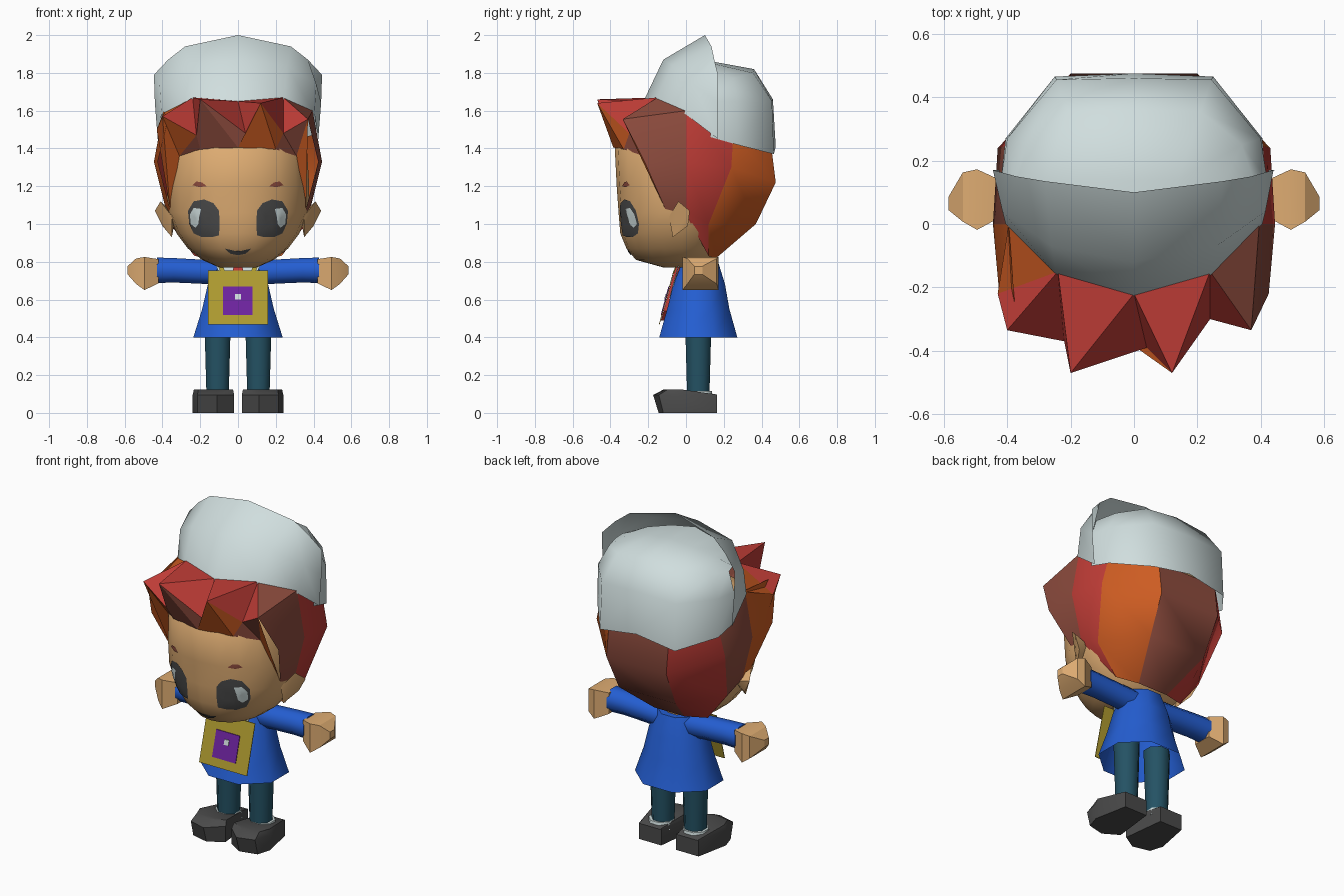
import bpy, bmesh, math
from mathutils import Vector as V
from mathutils.bvhtree import BVHTree

if "Cube" in bpy.data.objects:
    bpy.data.objects.remove(bpy.data.objects["Cube"])


def material(name, r, g, b):
    m = bpy.data.materials.new(name)
    m.diffuse_color = [((c / 255 + .055) / 1.055) ** 2.4 for c in (r, g, b)] + [1]
    m.use_nodes = True
    m.node_tree.nodes["Principled BSDF"].inputs["Base Color"].default_value = m.diffuse_color
    return m


PALE = material("pale", 208, 222, 222)
RED = material("red", 190, 60, 54)
BROWN = material("russet_brown", 142, 76, 62)
ORANGE = material("orange", 205, 92, 34)
SKIN = material("skin", 222, 172, 114)
BLUE = material("blue", 36, 94, 210)
TEAL = material("teal", 36, 82, 100)
DARK = material("charcoal", 74, 74, 74)
GOLD = material("gold", 176, 156, 48)
PURPLE = material("purple", 110, 36, 160)


def make(name, verts, faces, mats, indices=None, ref=None, smooth=40):
    """Mesh from points and faces, with every face turned away from ref."""
    verts = [V(v) for v in verts]
    ref = V(ref) if ref else sum(verts, V()) / len(verts)
    me = bpy.data.meshes.new(name)
    me.from_pydata(verts, [], faces)
    for m in mats:
        me.materials.append(m)
    if indices:
        for p, i in zip(me.polygons, indices):
            p.material_index = i
    bm = bmesh.new()
    bm.from_mesh(me)
    bm.normal_update()
    for f in bm.faces:
        if f.normal.dot(f.calc_center_median() - ref) < 0:
            f.normal_flip()
    bm.to_mesh(me)
    bm.free()
    ob = bpy.data.objects.new(name, me)
    bpy.context.collection.objects.link(ob)
    if smooth:
        bpy.ops.object.select_all(action='DESELECT')
        ob.select_set(True)
        bpy.context.view_layer.objects.active = ob
        bpy.ops.object.shade_smooth_by_angle(angle=math.radians(smooth))
    return ob


def loft(name, rings, mat, caps=(True, True), smooth=60):
    n = len(rings[0])
    faces = [(k * n + i, k * n + (i + 1) % n, (k + 1) * n + (i + 1) % n, (k + 1) * n + i)
             for k in range(len(rings) - 1) for i in range(n)]
    if caps[0]:
        faces.append(tuple(range(n)))
    if caps[1]:
        faces.append(tuple(range(n * (len(rings) - 1), n * len(rings))))
    return make(name, [p for r in rings for p in r], faces, [mat], smooth=smooth)


def angles(n, half=True):
    return [math.tau * (i + (.5 if half else 0)) / n for i in range(n)]


def z_ring(x, y, z, rx, ry, n=8):
    return [(x + rx * math.cos(a), y + ry * math.sin(a), z) for a in angles(n)]


def x_ring(x, y, z, ry, rz, n=8):
    return [(x, y + ry * math.cos(a), z + rz * math.sin(a)) for a in angles(n)]


def grid(name, rows, mats, indices=None, ref=None, smooth=40):
    """Half rows run from x > 0 to the centre or rear; the other half is mirrored."""
    full = []
    for r in rows:
        other = [(-x, y, z) for x, y, z in reversed(r) if x > 0]
        full.append(list(r) + other)
    n = len(full[0])
    faces = [(k * n + i, k * n + i + 1, (k + 1) * n + i + 1, (k + 1) * n + i)
             for k in range(len(rows) - 1) for i in range(n - 1)]
    ids = [indices[i] for k in range(len(rows) - 1) for i in range(n - 1)] if indices else None
    return make(name, [p for r in full for p in r], faces, mats, ids, ref, smooth)


# Head: rounded rings of (z, half width, front y, back y)
def head_ring(z, w, f, b, n=20, e=2 / 2.1):
    out = []
    for a in angles(n, False):
        c, s = math.cos(a), math.sin(a)
        x = w * math.copysign(abs(c) ** e, c)
        out.append((x, -.02 + (b + .02 if s > 0 else -.02 - f) * math.copysign(abs(s) ** e, s), z))
    return out


head = loft("head", [head_ring(*r) for r in (
    (.77, .10, -.12, .07), (.81, .19, -.265, .13), (.87, .265, -.315, .18), (.95, .325, -.348, .23),
    (1.06, .372, -.357, .29), (1.2, .377, -.367, .36), (1.4, .365, -.377, .38), (1.55, .33, -.22, .36))], SKIN)
tree = BVHTree.FromPolygons([v.co for v in head.data.vertices], [p.vertices[:] for p in head.data.polygons])


# Painted face details, laid onto the head surface
def decal(name, outline, mat, off=.006):
    cx = sum(p[0] for p in outline) / len(outline)
    cz = sum(p[1] for p in outline) / len(outline)
    n = len(outline)
    flat = [(cx + (x - cx) * t, cz + (z - cz) * t) for t in (.02, .35, .7, 1) for x, z in outline]
    pts = []
    for x, z in flat:
        hit, nor, _, _ = tree.ray_cast(V((x, -2, z)), V((0, 1, 0)))
        pts.append(hit + V((0, -off, 0)))
    faces = [(k * n + i, k * n + (i + 1) % n, (k + 1) * n + (i + 1) % n, (k + 1) * n + i)
             for k in range(3) for i in range(n)] + [tuple(range(n))]
    make(name, pts, faces, [mat], ref=(0, 0, 1.05))


EYE = [(.10, .94), (.098, 1.0), (.10, 1.07), (.13, 1.11), (.18, 1.13), (.235, 1.12),
       (.265, 1.07), (.258, 1.0), (.235, .95), (.19, .93), (.14, .93)]
GLINT = [(.195, 1.08), (.235, 1.085), (.255, 1.05), (.25, 1.0), (.225, .98), (.21, 1.0), (.205, 1.04)]
BROW = [(.165, 1.2), (.19, 1.22), (.22, 1.225), (.24, 1.205), (.205, 1.195)]
for side, s in (("left", -1), ("right", 1)):
    decal(side + "_eye", [(s * x, z) for x, z in EYE], DARK)
    decal(side + "_eye_glint", [(s * x, z) for x, z in GLINT], PALE, .0095)
    decal(side + "_brow", [(s * x, z) for x, z in BROW], BROWN)
decal("mouth", [(-.07, .87), (-.03, .858), (.03, .858), (.07, .87), (.04, .842), (0, .835), (-.04, .842)], DARK)

# Back hair: columns from the front lock round to the rear, in coloured sectors
grid("back_hair", [
    [(.37, -.335, 1.555), (.395, 0, 1.60), (.39, .25, 1.47), (.2, .45, 1.42)],
    [(.425, -.22, 1.33), (.445, 0, 1.33), (.43, .24, 1.3), (.2, .475, 1.22)],
    [(.36, -.11, 1.08), (.38, 0, 1.07), (.36, .12, 1.0), (.19, .37, 1.0)],
    [(.36, -.11, 1.08), (.37, 0, 1.05), (.23, .12, .83), (.1, .16, .82)],
], [BROWN, RED, ORANGE], [0, 1, 2, 0, 1, 0, 2], ref=(0, .05, 1.25))

# Fringe: a zigzag edge with a top sheet to the hat and an underside to the forehead
HAT = [(-.395, 0, 1.59), (-.24, -.15, 1.67), (0, -.22, 1.65), (.24, -.15, 1.67), (.395, 0, 1.60)]
EDGE = [(-.43, -.22, 1.50), (-.40, -.335, 1.57), (-.22, -.37, 1.47), (-.20, -.47, 1.66), (.04, -.39, 1.48),
        (.12, -.47, 1.64), (.24, -.30, 1.48), (.37, -.335, 1.555)]
BROWLINE = [(-.31, -.225, 1.36), (-.2, -.33, 1.395), (0, -.385, 1.405), (.2, -.33, 1.395), (.31, -.225, 1.36)]
LOCKS = [(-.36, -.11, 1.08), (.36, -.11, 1.08)]
e, b, k = 5, 13, 18
fringe = [((0, e, 1), 2), ((1, e, e + 1), 0), ((1, e + 1, e + 2), 0), ((1, e + 2, e + 3), 0),
          ((1, e + 3, 2), 0), ((2, e + 3, e + 4), 0), ((2, e + 4, e + 5), 0), ((2, e + 5, 3), 0),
          ((3, e + 5, e + 6), 0), ((3, e + 6, e + 7), 0), ((3, e + 7, 4), 1),
          ((e, e + 1, k), 2), ((e + 1, b, k), 2), ((e + 1, e + 2, b), 2), ((e + 2, b + 1, b), 1),
          ((e + 2, e + 3, b + 1), 1), ((e + 3, b + 2, b + 1), 1), ((e + 3, e + 4, b + 2), 1),
          ((e + 4, e + 5, b + 2), 2), ((e + 5, b + 3, b + 2), 2), ((e + 5, e + 6, b + 3), 2),
          ((e + 6, b + 4, b + 3), 1), ((e + 6, e + 7, b + 4), 1), ((e + 7, k + 1, b + 4), 2)]
make("fringe", HAT + EDGE + BROWLINE + LOCKS, [f for f, _ in fringe], [RED, BROWN, ORANGE],
     [i for _, i in fringe], ref=(0, 0, 1.48), smooth=0)

# Hat: a tall peaked front panel and a rounded crown that meets it from behind
grid("hat_front_panel", [
    [(.425, .17, 1.45), (.405, 0, 1.58), (.245, -.16, 1.66), (0, -.23, 1.64)],
    [(.44, .17, 1.64), (.415, .04, 1.74), (.26, -.07, 1.84), (0, -.12, 1.87)],
    [(.445, .17, 1.79), (.37, .15, 1.87), (.28, .135, 1.94), (0, .1, 2.0)],
], [PALE], ref=(0, .3, 1.5), smooth=80)
grid("hat_crown", [
    [(.415, .13, 1.46), (.405, .27, 1.42), (.25, .465, 1.37), (0, .475, 1.41)],
    [(.42, .14, 1.65), (.40, .27, 1.65), (.245, .455, 1.65), (0, .46, 1.66)],
    [(.38, .13, 1.76), (.34, .25, 1.77), (.21, .355, 1.80), (0, .36, 1.82)],
    [(.37, .08, 1.77), (.28, .12, 1.82), (.14, .14, 1.85), (0, .14, 1.86)],
    [(.36, .04, 1.75), (.27, -.02, 1.80), (.14, -.06, 1.83), (0, -.09, 1.845)],
], [PALE], ref=(0, .15, 1.5), smooth=80)


# Ears, arms, hands, legs and shoes, one per side
def hull(name, pts, mat):
    bm = bmesh.new()
    for p in pts:
        bm.verts.new(p)
    bmesh.ops.convex_hull(bm, input=bm.verts[:])
    bm.verts.index_update()
    verts = [v.co.copy() for v in bm.verts]
    faces = [[v.index for v in f.verts] for f in bm.faces]
    bm.free()
    make(name, verts, faces, [mat])


EAR = [(.35, -.09, 1.04), (.41, -.04, 1.12), (.44, .02, 1.07), (.40, .01, .99), (.35, -.07, .93), (.33, .01, 1.04)]
SOLE = [(.05, .165), (.20, .165), (.24, -.04), (.215, -.12), (.11, -.145), (.02, -.09)]
for side, s in (("left", -1), ("right", 1)):
    hull(side + "_ear", [(s * x, y, z) for x, y, z in EAR], SKIN)
    loft(side + "_sleeve", [x_ring(s * x, .08, z, r, r) for x, z, r in (
        (.05, .74, .072), (.2, .748, .069), (.34, .755, .07), (.43, .755, .073))], BLUE)
    loft(side + "_hand", [x_ring(s * x, y, z, ry, rz, 4) for x, y, z, ry, rz in (
        (.42, .08, .75, .082, .09), (.495, .077, .738, .135, .124), (.54, .085, .75, .11, .095),
        (.585, .065, .755, .03, .03))], SKIN, smooth=30)
    loft(side + "_leg", [z_ring(s * .108, .065, z, r, r) for z, r in ((.1, .064), (.5, .076))], TEAL)
    loft(side + "_sock", [z_ring(s * .115, .07, z, r, r) for z, r in ((.07, .08), (.117, .072))], PALE)
    low = [(s * x, y, 0) for x, y in SOLE]
    mid = [(s * x, y * (1.2 if y < -.1 else 1), .095) for x, y in SOLE]
    top = [(s * (.13 + (x - .13) * .94), y * (.97 if y > 0 else .8), .098 if y > .1 else .125) for x, y in SOLE]
    loft(side + "_shoe", [low, mid, top], DARK, smooth=45)

# Coat, open at the hem
loft("coat", [z_ring(0, y, z, rx * 1.08, ry * 1.08) for y, z, rx, ry in (
    (.065, .40, .237, .207), (.065, .55, .19, .165), (.07, .68, .16, .137), (.075, .80, .11, .095))],
    BLUE, caps=(False, True))
loft("neck", [z_ring(0, .06, z, .08, .08) for z in (.72, .83)], SKIN)


# Shirt front, tie, neck strap and badge
def front_y(z):
    return -.138 + (z - .47) * .27


def plate(name, outline, mat, off, thick=.006):
    rings = [[(x, front_y(z) - off + t, z) for x, z in outline] for t in (0, thick)]
    loft(name, rings, mat, smooth=0)


def box(x0, x1, z0, z1):
    return [(x0, z0), (x1, z0), (x1, z1), (x0, z1)]


plate("shirt_front", [(-.03, .58), (.03, .58), (.13, .81), (-.13, .81)], PALE, -.012)
plate("tie", [(0, .49), (.045, .54), (.022, .80), (-.022, .80), (-.045, .54)], RED, 0, .035)
for side, s in (("left", -1), ("right", 1)):
    plate(side + "_strap", [(s * .065, .74), (s * .09, .74), (s * .115, .805), (s * .09, .805)], GOLD, .002)
plate("badge", box(-.16, .16, .467, .755), GOLD, .005, .004)
plate("badge_panel", box(-.08, .077, .517, .668), PURPLE, .009, .004)
plate("badge_dot", box(-.015, .015, .60, .63), PALE, .013, .004)
